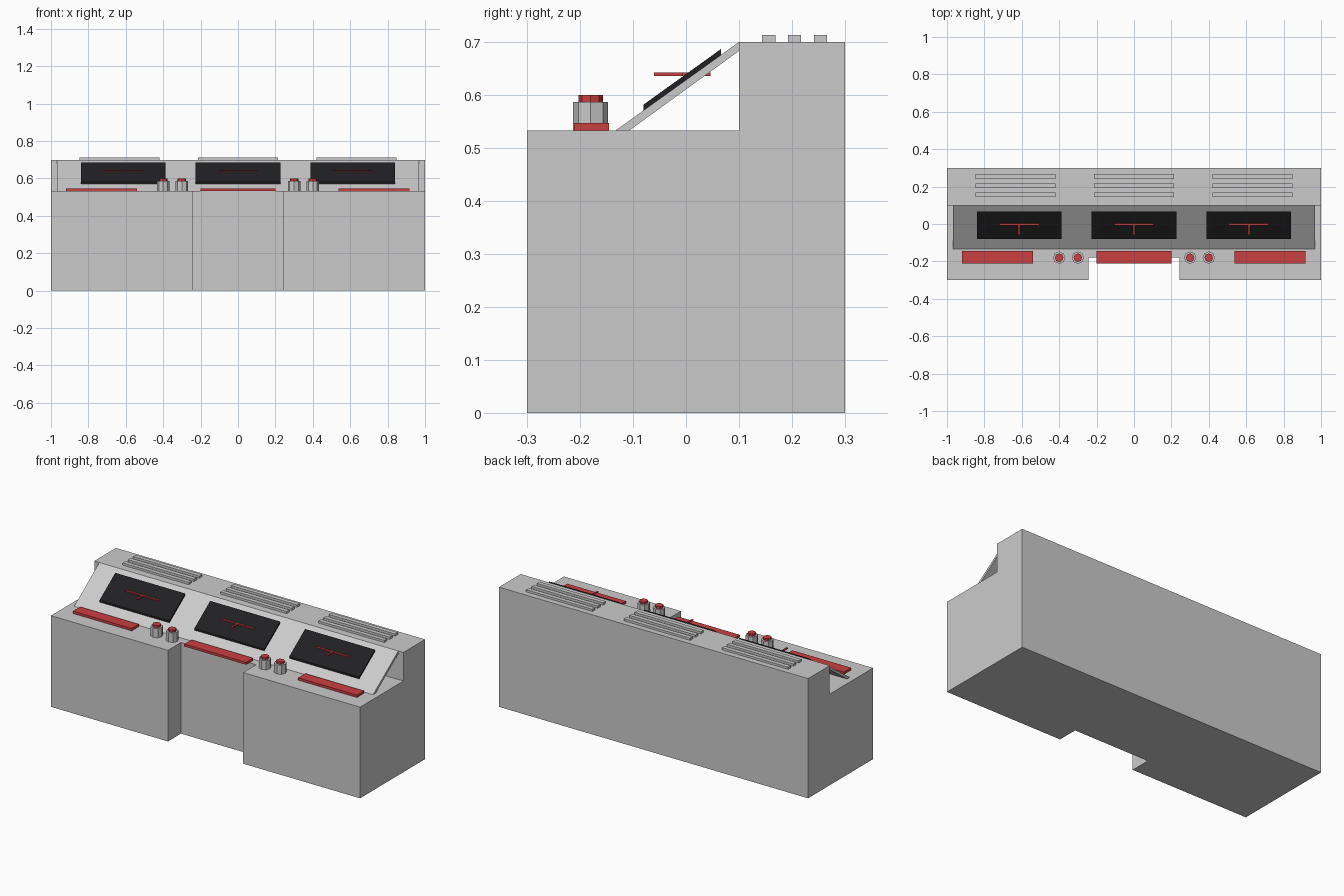
import bpy, bmesh
from math import cos, sin, pi

if "Cube" in bpy.data.objects:
    bpy.data.objects.remove(bpy.data.objects["Cube"])


def material(name, rgb):
    m = bpy.data.materials.new(name)
    m.diffuse_color = (*rgb, 1)
    m.use_nodes = True
    m.node_tree.nodes["Principled BSDF"].inputs["Base Color"].default_value = m.diffuse_color
    return m


RED = material("red", (0.6, 0.05, 0.05))
BLACK = material("black", (0.015, 0.015, 0.017))


def prism(name, pts, lo, hi, axis="x", mat=None):
    """Extrude a closed profile along x (points are y,z) or z (points are x,y)."""
    bm = bmesh.new()
    place = (lambda p: (lo, *p)) if axis == "x" else (lambda p: (*p, lo))
    face = bm.faces.new([bm.verts.new(place(p)) for p in pts])
    out = bmesh.ops.extrude_face_region(bm, geom=[face])
    step = (hi - lo, 0, 0) if axis == "x" else (0, 0, hi - lo)
    bmesh.ops.translate(bm, vec=step,
                        verts=[v for v in out["geom"] if isinstance(v, bmesh.types.BMVert)])
    bmesh.ops.recalc_face_normals(bm, faces=bm.faces)
    mesh = bpy.data.meshes.new(name)
    bm.to_mesh(mesh)
    bm.free()
    obj = bpy.data.objects.new(name, mesh)
    bpy.context.collection.objects.link(obj)
    if mat:
        mesh.materials.append(mat)
    return obj


def box(name, x, y, z, mat=None):
    return prism(name, [(y[0], z[0]), (y[1], z[0]), (y[1], z[1]), (y[0], z[1])], x[0], x[1], "x", mat)


def octagon(x, y, r):
    return [(x + r * cos(i * pi / 4), y + r * sin(i * pi / 4)) for i in range(8)]


DESK, TOP = 0.533, 0.70

# Console body: stepped profile with a knee recess cut from the front
body = prism("console_body", [(-0.3, 0), (0.3, 0), (0.3, TOP), (0.1, TOP), (0.1, DESK), (-0.3, DESK)], -1, 1)
cutter = box("knee_recess_cutter", (-0.243, 0.243), (-0.5, -0.18), (-0.2, 1))
mod = body.modifiers.new("knee_recess", "BOOLEAN")
mod.operation, mod.solver, mod.object = "DIFFERENCE", "EXACT", cutter
bpy.context.view_layer.objects.active = body
bpy.ops.object.modifier_apply(modifier=mod.name)
bpy.data.objects.remove(cutter)

# Sloped panel, open underneath at both ends
prism("sloped_panel", [(-0.133, DESK), (-0.107, DESK), (0.1, 0.683), (0.1, TOP)], -0.967, 0.967)


def slope(y):
    return DESK + (y + 0.133) * (TOP - DESK) / 0.233


for side, cx in (("left", -0.614), ("middle", 0), ("right", 0.614)):
    # Screen lying on the slope
    a, b = -0.08, 0.066
    prism(f"screen_{side}", [(a, slope(a) - 0.002), (b, slope(b) - 0.002), (b, slope(b) + 0.011), (a, slope(a) + 0.011)],
          cx - 0.226, cx + 0.226, "x", BLACK)
    # Red T-shaped marker passing through the screen
    box(f"marker_bar_{side}", (cx - 0.105, cx + 0.105), (-0.007, 0.005), (0.636, 0.642), RED)
    box(f"marker_stem_{side}", (cx - 0.005, cx + 0.005), (-0.06, 0.046), (0.636, 0.642), RED)

for side, cx, vx, w in (("left", -0.73, -0.633, 0.19), ("middle", 0, 0, 0.2), ("right", 0.727, 0.633, 0.19)):
    # Red strip on the desk
    box(f"desk_strip_{side}", (cx - w, cx + w), (-0.211, -0.145), (DESK, 0.547), RED)
    # Vent slats on the top
    for i in range(3):
        y = 0.156 + i * 0.049
        box(f"vent_slat_{side}_{i + 1}", (vx - 0.214, vx + 0.214), (y - 0.0125, y + 0.0125), (TOP, 0.713))

# Octagonal knobs with red caps
for i, x in enumerate((-0.4, -0.3, 0.3, 0.4), 1):
    prism(f"knob_{i}", octagon(x, -0.18, 0.033), DESK, 0.587, "z")
    prism(f"knob_cap_{i}", octagon(x, -0.18, 0.023), 0.587, 0.6, "z", RED)
